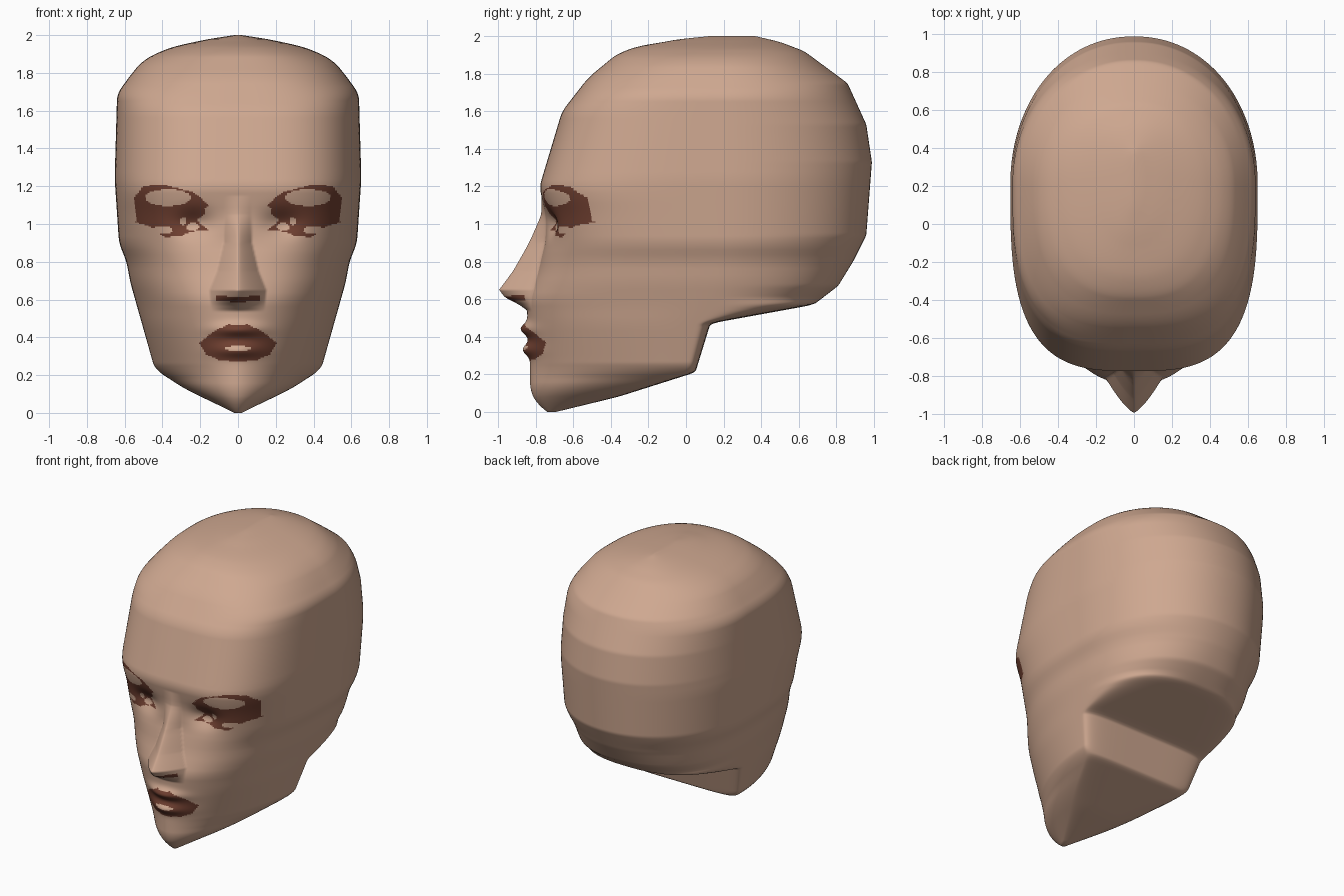
import bpy, bmesh, math

if "Cube" in bpy.data.objects:
    bpy.data.objects.remove(bpy.data.objects["Cube"])

# ---- profiles: (z, value) read from the side and front outlines ----
FRONT = [(0, -.74), (.05, -.80), (.12, -.83), (.27, -.83), (.6, -.85), (.75, -.79), (.9, -.75),
         (1.05, -.75), (1.2, -.78), (1.6, -.66), (1.78, -.52), (1.92, -.35), (1.97, -.17), (2, .12)]
BACK = [(0, -.69), (.08, -.36), (.21, .05), (.47, .13), (.57, .68), (.67, .81), (.8, .89), (.94, .96),
        (1.33, .99), (1.53, .96), (1.75, .86), (1.92, .63), (1.97, .5), (2, .37)]
WIDTH = [(0, .02), (.05, .12), (.12, .27), (.23, .44), (.69, .57), (.8, .59), (.9, .63), (1.24, .653),
         (1.69, .64), (1.8, .56), (1.87, .5), (1.92, .40), (1.96, .28), (2, .02)]
MIDDLE = [(0, -.71), (.08, -.45), (.21, -.02), (.47, .03), (.57, .1), (.9, .2), (1.9, .2), (2, .25)]
FRONT_POWER = [(0, 2), (.23, 1.75), (.6, 2.2), (.9, 2.8), (1.15, 3.2), (1.7, 3), (2, 2.2)]
BACK_POWER = [(0, 2), (.2, 5), (.47, 5), (.58, 2.4), (.8, 2.1), (2, 2.1)]
NOSE_OUT = [(.54, 0), (.57, .04), (.61, .12), (.65, .165), (.75, .13), (.9, .085), (1.05, .02), (1.15, 0)]
NOSE_HALF = [(.54, .14), (.65, .15), (.75, .11), (.9, .075), (1.05, .07)]

# ---- painted outlines on the face (|x|, z) and light patches (x, z, rx, rz) ----
EYE = [(.15, 1.10), (.24, 1.17), (.40, 1.21), (.50, 1.20), (.55, 1.14), (.54, 1.01), (.45, .98),
       (.39, .93), (.30, .935), (.25, .96), (.15, .965), (.22, 1.02), (.18, 1.05), (.17, 1.09)]
EYE_LIGHT = [(.37, 1.14, .12, .045), (.24, .985, .035, .02), (.40, .967, .055, .02), (.29, 1.015, .02, .02)]
MOUTH = [(-.01, .46), (.05, .47), (.13, .43), (.205, .37), (.17, .31), (.1, .28), (-.01, .27)]
MOUTH_LIGHT = [(0, .342, .07, .014)]


def at(table, z):
    if z <= table[0][0]:
        return table[0][1]
    for (a, va), (b, vb) in zip(table, table[1:]):
        if z <= b:
            return va + (vb - va) * (z - a) / (b - a)
    return table[-1][1]


def soft(table, z, h=.03):
    h = min(h, z, 2 - z)
    return sum(at(table, z + k * h / 2) for k in range(-2, 3)) / 5


def bump(x, z, cx, cz, rx, rz):
    return math.exp(-((x - cx) / rx) ** 2 - ((z - cz) / rz) ** 2)


def skull_point(phi, z):
    s, c = math.sin(phi), math.cos(phi)
    mid = soft(MIDDLE, z)
    n = soft(FRONT_POWER, z) if c > 0 else soft(BACK_POWER, z)
    r = (abs(s) ** n + abs(c) ** n) ** (-1 / n)
    x = soft(WIDTH, z) * s * r
    if c > 0:
        y = mid - (mid - soft(FRONT, z)) * c * r
        y += face_relief(abs(x), z)
    else:
        y = mid - (soft(BACK, z, .01) - mid) * c * r
    return x, y, z


def face_relief(x, z):
    t = min(1, x / at(NOSE_HALF, z))
    d = -at(NOSE_OUT, z) * (1 - t ** 1.3)                 # nose
    d += .05 * bump(x, z, .23, 1.0, .10, .07)             # eye socket
    d -= .04 * bump(x, z, 0, .44, .12, .035)              # upper lip
    d -= .035 * bump(x, z, 0, .33, .11, .035)             # lower lip
    return d


def inside(poly, x, z):
    hit = False
    for (x1, z1), (x2, z2) in zip(poly, poly[1:] + poly[:1]):
        if (z1 > z) != (z2 > z) and x < x1 + (x2 - x1) * (z - z1) / (z2 - z1):
            hit = not hit
    return hit


def patch(poly, lights, x, z):
    return inside(poly, x, z) and not any(((x - a) / p) ** 2 + ((z - b) / q) ** 2 < 1 for a, b, p, q in lights)


def is_dark(p):
    x, y, z = abs(p.x), p.y, p.z
    if y > -.4:
        return False
    nostril = .585 + .1 * x < z < .612 + .1 * x and x < .12
    return nostril or patch(EYE, EYE_LIGHT, x, z) or patch(MOUTH, MOUTH_LIGHT, x, z)


def material(name, rgb):
    m = bpy.data.materials.new(name)
    m.diffuse_color = (*rgb, 1)
    m.use_nodes = True
    m.node_tree.nodes["Principled BSDF"].inputs["Base Color"].default_value = m.diffuse_color
    return m


# ---- head: lofted rings, denser at the front ----
ROWS, COLS = 280, 240
bm = bmesh.new()
rings = []
for i in range(ROWS + 1):
    z = 2 * i / ROWS
    ring = []
    for j in range(COLS):
        s = 2 * j / COLS - 1
        ring.append(bm.verts.new(skull_point(math.pi * s * (.5 + .5 * s * s), z)))
    rings.append(ring)
for low, high in zip(rings, rings[1:]):
    for j in range(COLS):
        k = (j + 1) % COLS
        bm.faces.new((low[j], low[k], high[k], high[j]))
bm.faces.new(rings[0][::-1])
bm.faces.new(rings[-1])
bmesh.ops.recalc_face_normals(bm, faces=bm.faces)
for f in bm.faces:
    f.smooth = True
    f.material_index = 1 if is_dark(f.calc_center_median()) else 0

mesh = bpy.data.meshes.new("head")
bm.to_mesh(mesh)
bm.free()
mesh.materials.append(material("skin", (.62, .39, .28)))
mesh.materials.append(material("dark brown makeup", (.16, .05, .03)))
head = bpy.data.objects.new("head", mesh)
bpy.context.collection.objects.link(head)
